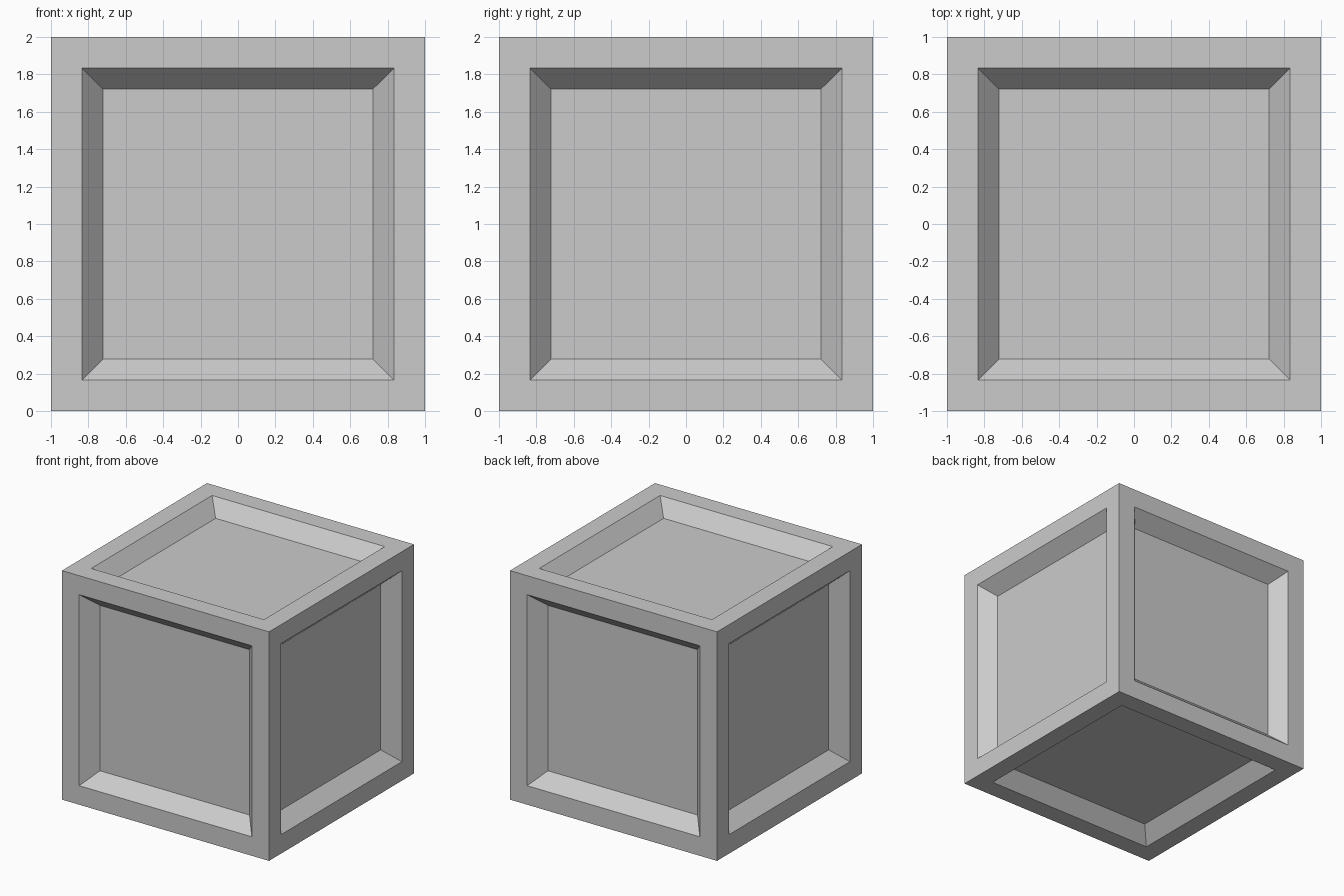
import bpy, bmesh
from mathutils import Matrix

if "Cube" in bpy.data.objects:
    bpy.data.objects.remove(bpy.data.objects["Cube"])

# Cube standing on the ground
bm = bmesh.new()
bmesh.ops.create_cube(bm, size=2.0, matrix=Matrix.Translation((0, 0, 1)))
panels = bm.faces[:]

# Flat border on every side, then a sloped step down to a sunken panel
for thickness, depth in ((0.166, 0.0), (0.112, -0.127)):
    bmesh.ops.inset_individual(bm, faces=panels, thickness=thickness,
                               depth=depth, use_even_offset=True)

mesh = bpy.data.meshes.new("panelled_crate")
bm.to_mesh(mesh)
bm.free()
bpy.context.collection.objects.link(bpy.data.objects.new("panelled_crate", mesh))
